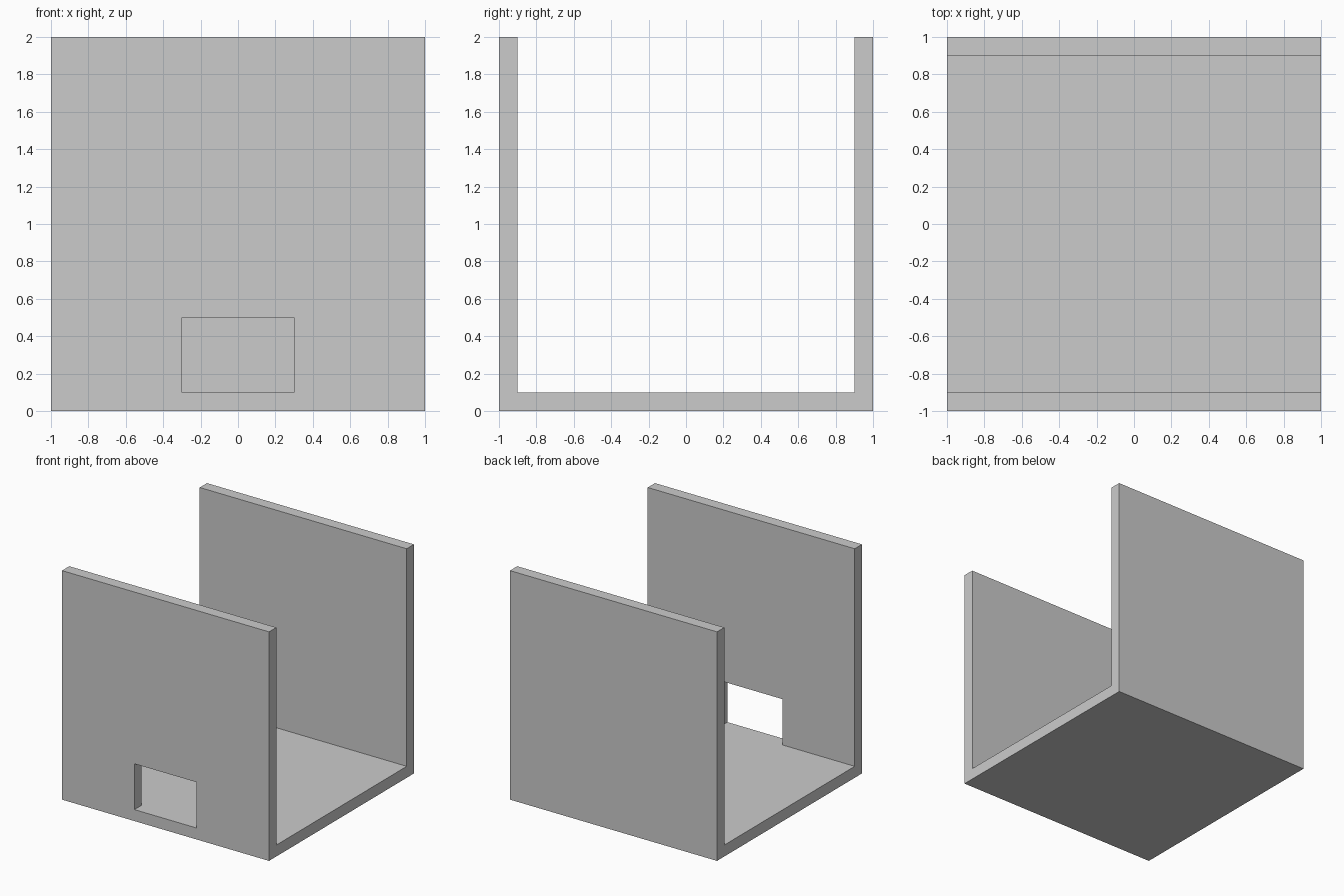
import bpy, bmesh

if "Cube" in bpy.data.objects:
    bpy.data.objects.remove(bpy.data.objects["Cube"])

SIZE, WALL = 2.0, 0.1
H = SIZE / 2
WIN_X, WIN_Z0, WIN_Z1 = 0.3, WALL, 0.5

bm = bmesh.new()

# U-shaped channel: floor and two walls, extruded along x
profile = [(-H, 0), (H, 0), (H, SIZE), (H - WALL, SIZE),
           (H - WALL, WALL), (-H + WALL, WALL), (-H + WALL, SIZE), (-H, SIZE)]
face = bm.faces.new([bm.verts.new((-H, y, z)) for y, z in profile])
ext = bmesh.ops.extrude_face_region(bm, geom=[face])
moved = [v for v in ext["geom"] if isinstance(v, bmesh.types.BMVert)]
bmesh.ops.translate(bm, verts=moved, vec=(SIZE, 0, 0))
bmesh.ops.recalc_face_normals(bm, faces=bm.faces[:])

# Window opening through the front wall
for co, no in (((-WIN_X, 0, 0), (1, 0, 0)), ((WIN_X, 0, 0), (1, 0, 0)),
               ((0, 0, WIN_Z0), (0, 0, 1)), ((0, 0, WIN_Z1), (0, 0, 1))):
    bmesh.ops.bisect_plane(bm, geom=bm.verts[:] + bm.edges[:] + bm.faces[:],
                           dist=1e-5, plane_co=co, plane_no=no)


def in_window(f):
    c = f.calc_center_median()
    return (c.y < -H + WALL + 0.01 and abs(f.normal.y) > 0.9
            and abs(c.x) < WIN_X and WIN_Z0 < c.z < WIN_Z1)


bmesh.ops.delete(bm, geom=[f for f in bm.faces if in_window(f)], context='FACES')
rim = [e for e in bm.edges if e.is_boundary]
bmesh.ops.bridge_loops(bm, edges=rim)

# Merge the coplanar cuts back into clean flat faces
bmesh.ops.recalc_face_normals(bm, faces=bm.faces[:])
bmesh.ops.dissolve_limit(bm, angle_limit=0.01, verts=bm.verts[:], edges=bm.edges[:])

mesh = bpy.data.meshes.new("open_box_with_window")
bm.to_mesh(mesh)
bm.free()
obj = bpy.data.objects.new("open_box_with_window", mesh)
bpy.context.collection.objects.link(obj)
